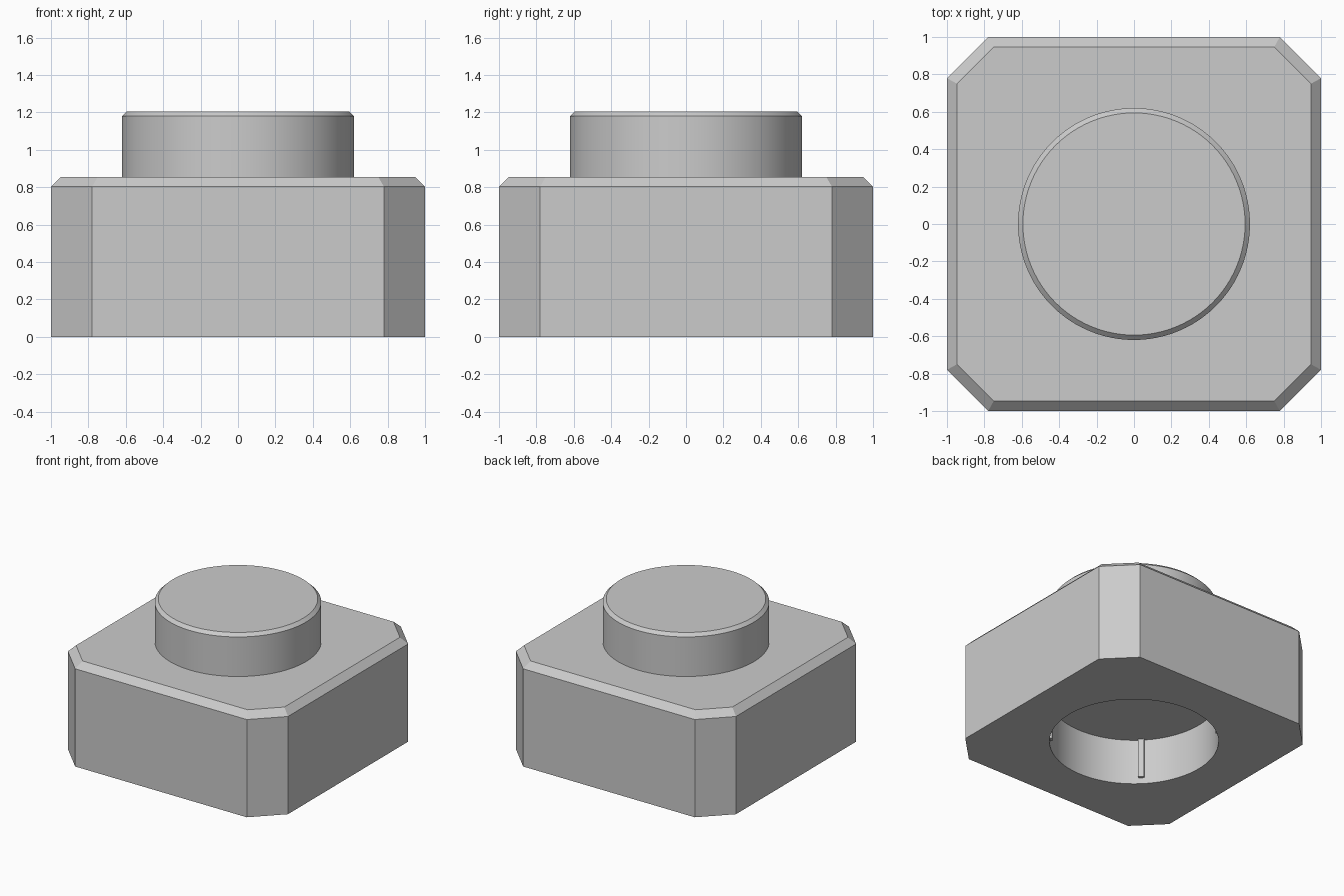
import bpy
import bmesh
from math import cos, sin, pi, radians
from mathutils import Matrix

default_cube = bpy.data.objects.get("Cube")
if default_cube:
    bpy.data.objects.remove(default_cube, do_unlink=True)

grey = bpy.data.materials.new("light_grey")
grey.use_nodes = True
colour = (0.6, 0.6, 0.6, 1)
grey.diffuse_color = colour
grey.node_tree.nodes["Principled BSDF"].inputs["Base Color"].default_value = colour


def finish(name, bm):
    bmesh.ops.recalc_face_normals(bm, faces=bm.faces)
    mesh = bpy.data.meshes.new(name)
    bm.to_mesh(mesh)
    bm.free()
    mesh.materials.append(grey)
    obj = bpy.data.objects.new(name, mesh)
    bpy.context.collection.objects.link(obj)
    return obj


def loft(name, rings):
    """Closed solid through a stack of equal-length rings."""
    bm = bmesh.new()
    loops = [[bm.verts.new(p) for p in ring] for ring in rings]
    for low, high in zip(loops, loops[1:]):
        for i in range(len(low)):
            j = (i + 1) % len(low)
            bm.faces.new((low[i], low[j], high[j], high[i]))
    bm.faces.new(loops[0][::-1])
    bm.faces.new(loops[-1])
    return finish(name, bm)


def octagon(side, corner, z):
    quarter = [(side, -corner), (side, corner)]
    return [p for k in range(4) for p in
            [Matrix.Rotation(k * pi / 2, 3, "Z") @ Matrix.Translation((x, y, z)).translation
             for x, y in quarter]]


def circle(radius, z, sides=96):
    return [(radius * cos(2 * pi * i / sides), radius * sin(2 * pi * i / sides), z)
            for i in range(sides)]


def smooth(obj):
    bpy.ops.object.select_all(action="DESELECT")
    obj.select_set(True)
    bpy.context.view_layer.objects.active = obj
    bpy.ops.object.shade_smooth_by_angle(angle=radians(25))


# Square block with cut corners and a bevelled top
block = loft("block", [octagon(1, 0.78, 0), octagon(1, 0.78, 0.803),
                       octagon(0.947, 0.75, 0.855)])

# Round socket sunk into the underside
recess_radius, recess_depth = 0.635, 0.377
cutter = loft("socket_cutter", [circle(recess_radius, -0.1),
                                circle(recess_radius, recess_depth)])
cutter.hide_render = True
cut = block.modifiers.new("socket", "BOOLEAN")
cut.operation = "DIFFERENCE"
cut.solver = "EXACT"
cut.object = cutter
bpy.context.view_layer.objects.active = block
bpy.ops.object.modifier_apply(modifier=cut.name)
bpy.data.objects.remove(cutter, do_unlink=True)
smooth(block)

# Round stud on top with a bevelled rim
stud = loft("stud", [circle(0.62, 0.85), circle(0.62, 1.18), circle(0.594, 1.205)])
smooth(stud)

# Four thin grip ribs inside the socket, on the diagonals
rib_bottom, rib_top = 0.05, recess_depth + 0.01
for k, side in enumerate(("back_left", "back_right", "front_right", "front_left")):
    bm = bmesh.new()
    bmesh.ops.create_cube(bm, size=1)
    place = (Matrix.Rotation(pi / 4 + k * pi / 2, 4, "Z")
             @ Matrix.Translation((recess_radius, 0, (rib_bottom + rib_top) / 2))
             @ Matrix.Diagonal((0.04, 0.045, rib_top - rib_bottom, 1)))
    bmesh.ops.transform(bm, matrix=place, verts=bm.verts)
    finish("socket_rib_" + side, bm)
